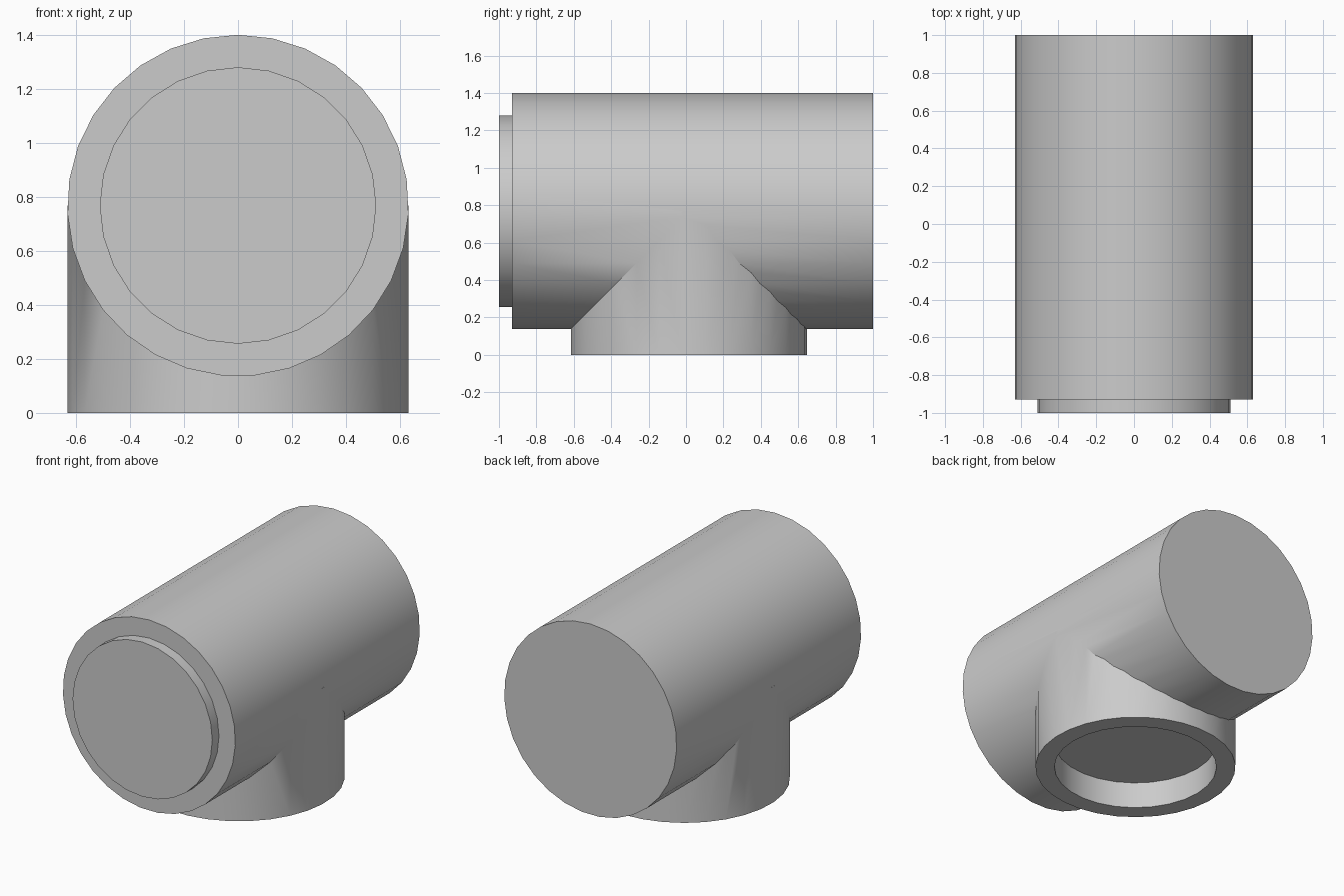
import bpy
import bmesh
import math
from mathutils import Vector

cube = bpy.data.objects.get("Cube")
if cube:
    bpy.data.objects.remove(cube, do_unlink=True)

# One plain grey for the whole fitting
grey = bpy.data.materials.new("light_grey")
grey.use_nodes = True
colour = (0.6, 0.6, 0.6, 1)
grey.diffuse_color = colour
grey.node_tree.nodes["Principled BSDF"].inputs["Base Color"].default_value = colour


def cylinder(name, start, end, radius, sides, up):
    """Capped prism from start to end, with its first corner towards up."""
    start, end, up = Vector(start), Vector(end), Vector(up)
    side = up.cross((end - start).normalized())
    bm = bmesh.new()
    ring = []
    for i in range(sides):
        a = math.tau * i / sides
        ring.append(bm.verts.new(start + radius * (up * math.cos(a) + side * math.sin(a))))
    cap = bm.faces.new(ring)
    new = bmesh.ops.extrude_face_region(bm, geom=[cap], use_keep_orig=True)["geom"]
    bmesh.ops.translate(bm, vec=end - start, verts=[v for v in new if isinstance(v, bmesh.types.BMVert)])
    bmesh.ops.recalc_face_normals(bm, faces=bm.faces)
    mesh = bpy.data.meshes.new(name)
    bm.to_mesh(mesh)
    bm.free()
    mesh.materials.append(grey)
    obj = bpy.data.objects.new(name, mesh)
    bpy.context.collection.objects.link(obj)
    return obj


def activate(obj):
    bpy.ops.object.select_all(action="DESELECT")
    obj.select_set(True)
    bpy.context.view_layer.objects.active = obj


def boolean(target, tool, operation):
    tool.hide_render = True
    mod = target.modifiers.new(operation, "BOOLEAN")
    mod.operation = operation
    mod.solver = "EXACT"
    mod.object = tool
    activate(target)
    bpy.ops.object.modifier_apply(modifier=mod.name)
    bpy.data.objects.remove(tool, do_unlink=True)


OUTER, INNER, AXIS, BRANCH_Y = 0.632, 0.512, 0.768, 0.014

# Main pipe with the downward branch joined on
pipe = cylinder("tee_pipe", (0, -0.93, AXIS), (0, 1, AXIS), OUTER, 31, (0, 0, 1))
branch = cylinder("branch", (0, BRANCH_Y, 0), (0, BRANCH_Y, AXIS), OUTER, 31, (0, 1, 0))
boolean(pipe, branch, "UNION")

# Round socket in the underside of the branch
socket = cylinder("socket_cutter", (0, BRANCH_Y, -0.1), (0, BRANCH_Y, 0.18), INNER, 28, (0, 1, 0))
boolean(pipe, socket, "DIFFERENCE")

# Raised plug on the front end
plug = cylinder("front_plug", (0, -1, AXIS), (0, -0.92, AXIS), INNER, 28, (0, 0, 1))

for part in (pipe, plug):
    activate(part)
    bpy.ops.object.shade_smooth_by_angle(angle=math.radians(30))
